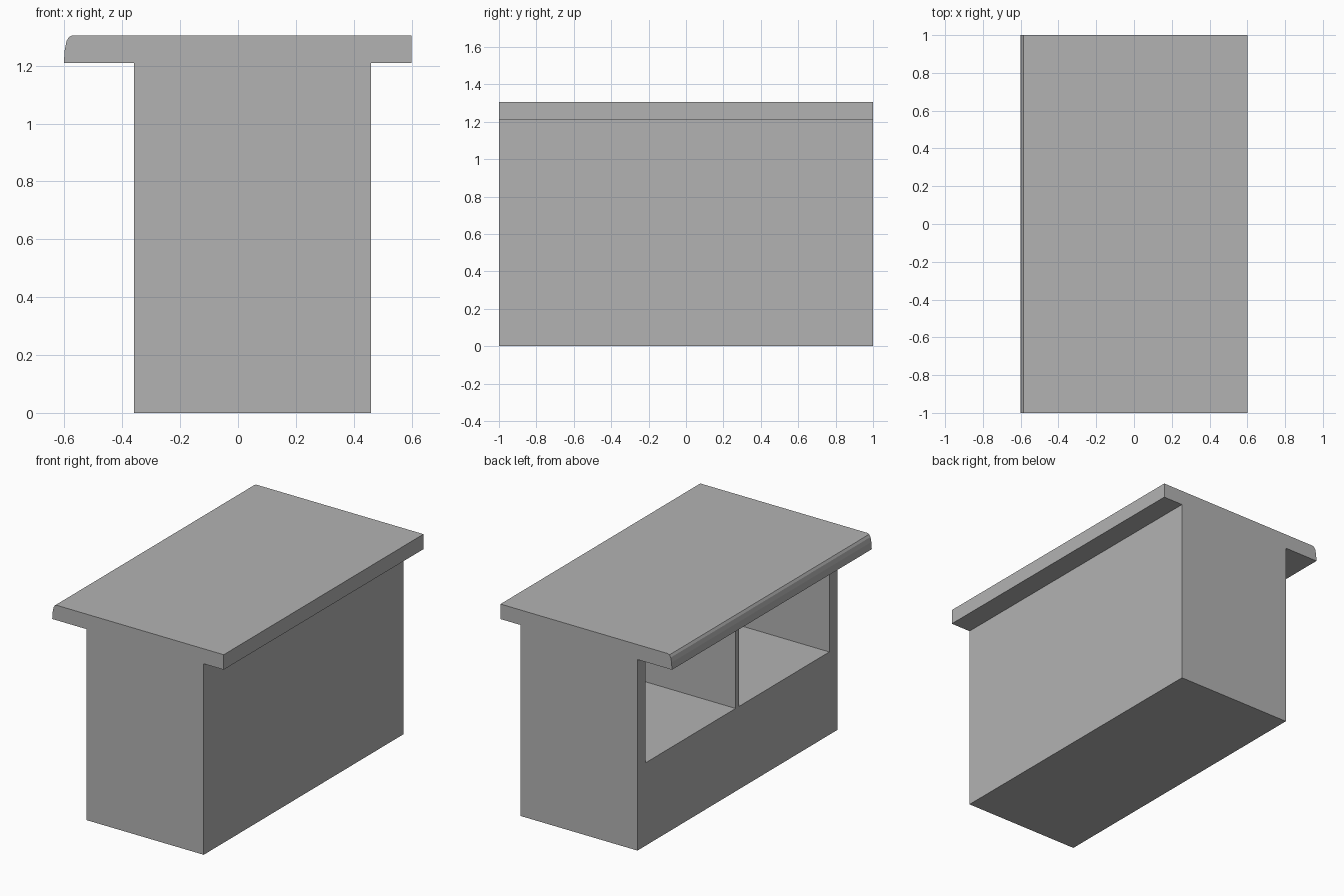
import bpy
import bmesh
from mathutils import Matrix, Vector

cube = bpy.data.objects.get("Cube")
if cube:
    bpy.data.objects.remove(cube, do_unlink=True)

# Main dimensions
HALF_LENGTH = 1.0
BODY_X = (-0.36, 0.46)
BODY_TOP, TOP = 1.21, 1.305
SHELF_Z = 0.525
SIDE, DIVIDER, BACK = 0.08, 0.035, 0.06

grey = bpy.data.materials.new("plain_grey")
grey.use_nodes = True
colour = (0.45, 0.45, 0.45, 1)
grey.diffuse_color = colour
grey.node_tree.nodes["Principled BSDF"].inputs["Base Color"].default_value = colour


def finish(name, bm):
    bmesh.ops.recalc_face_normals(bm, faces=bm.faces)
    mesh = bpy.data.meshes.new(name)
    bm.to_mesh(mesh)
    bm.free()
    mesh.materials.append(grey)
    obj = bpy.data.objects.new(name, mesh)
    bpy.context.collection.objects.link(obj)
    return obj


def box(name, low, high):
    low, high = Vector(low), Vector(high)
    bm = bmesh.new()
    placing = Matrix.Translation((low + high) / 2) @ Matrix.Diagonal((*(high - low), 1))
    bmesh.ops.create_cube(bm, size=1, matrix=placing)
    return finish(name, bm)


def extrude_profile(name, points):
    bm = bmesh.new()
    face = bm.faces.new([bm.verts.new((x, -HALF_LENGTH, z)) for x, z in points])
    new = bmesh.ops.extrude_face_region(bm, geom=[face])["geom"]
    verts = [g for g in new if isinstance(g, bmesh.types.BMVert)]
    bmesh.ops.translate(bm, verts=verts, vec=(0, 2 * HALF_LENGTH, 0))
    return finish(name, bm)


# Cabinet body with two open compartments on one long side
cabinet = box("cabinet_body", (BODY_X[0], -HALF_LENGTH, 0), (BODY_X[1], HALF_LENGTH, BODY_TOP))
inner, outer = DIVIDER / 2, HALF_LENGTH - SIDE
for y0, y1 in ((inner, outer), (-outer, -inner)):
    cutter = box("compartment_cutter", (BODY_X[0] - 0.1, y0, SHELF_Z),
                 (BODY_X[1] - BACK, y1, BODY_TOP + 0.1))
    cutter.hide_render = True
    cut = cabinet.modifiers.new("compartment", "BOOLEAN")
    cut.operation = "DIFFERENCE"
    cut.solver = "EXACT"
    cut.object = cutter
    bpy.context.view_layer.objects.active = cabinet
    bpy.ops.object.modifier_apply(modifier=cut.name)
    bpy.data.objects.remove(cutter, do_unlink=True)

# Countertop with a rounded nose above the compartments
extrude_profile("countertop", [
    (0.6, BODY_TOP), (0.6, TOP), (-0.572, TOP), (-0.584, 1.3),
    (-0.593, 1.285), (-0.599, 1.255), (-0.602, BODY_TOP)])
